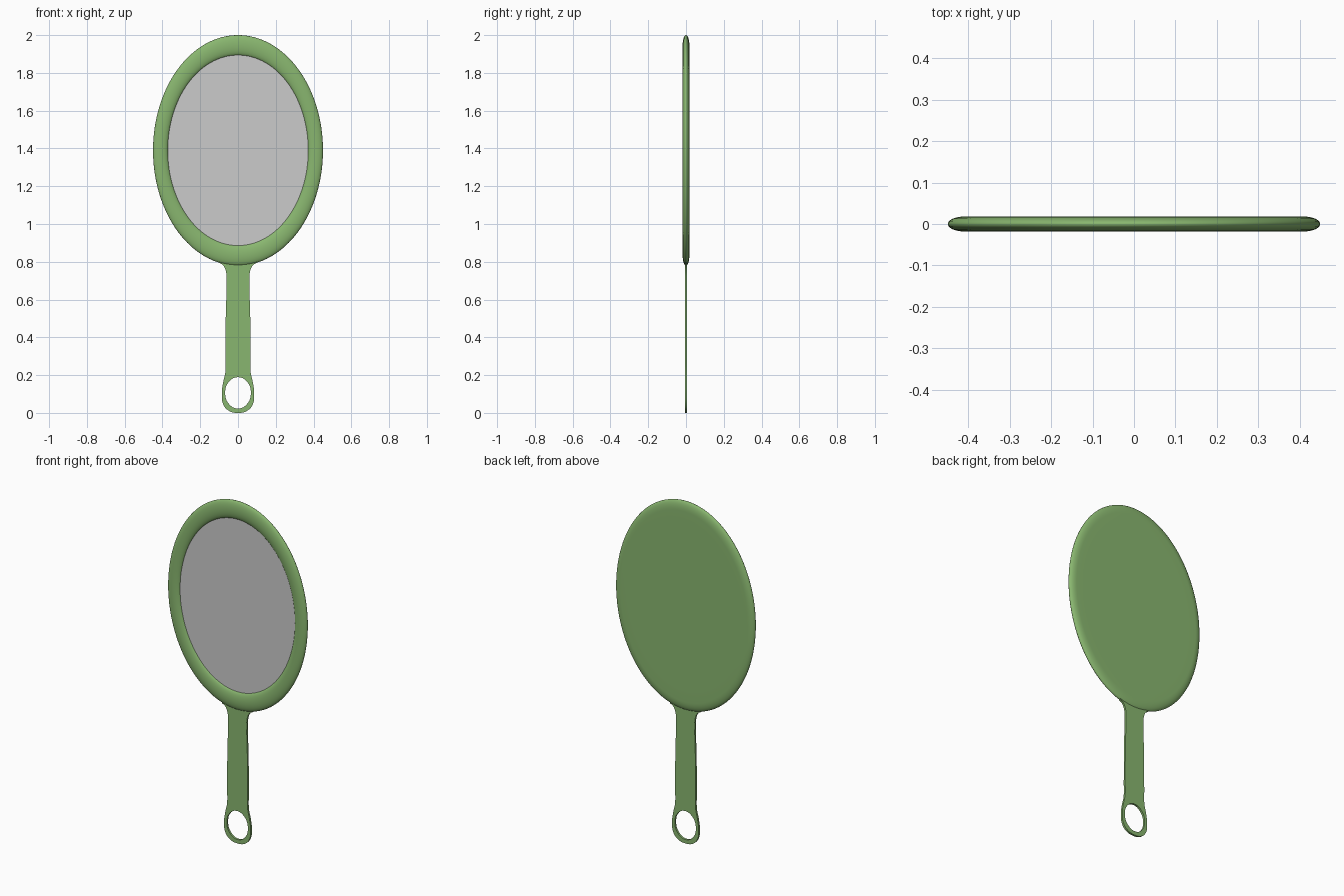
import bpy, bmesh, math

if "Cube" in bpy.data.objects:
    bpy.data.objects.remove(bpy.data.objects["Cube"])

RX, RZ, CZ = 0.45, 0.61, 1.39      # outer ellipse of the head
SEG = 128

green = bpy.data.materials.new("green")
green.diffuse_color = (0.25, 0.47, 0.16, 1)
green.use_nodes = True
green.node_tree.nodes["Principled BSDF"].inputs["Base Color"].default_value = green.diffuse_color


def oval_shell(name, profile, cap_start=False, cap_end=False):
    """Sweep a (scale, y) profile around the head ellipse."""
    bm = bmesh.new()
    rings = []
    for s, y in profile:
        rings.append([bm.verts.new((RX * s * math.cos(2 * math.pi * i / SEG), y,
                                    CZ + RZ * s * math.sin(2 * math.pi * i / SEG)))
                      for i in range(SEG)])
    for a, b in zip(rings, rings[1:]):
        for i in range(SEG):
            j = (i + 1) % SEG
            bm.faces.new((a[i], a[j], b[j], b[i]))
    if cap_start:
        bm.faces.new(rings[0])
    if cap_end:
        bm.faces.new(rings[-1])
    bmesh.ops.recalc_face_normals(bm, faces=bm.faces)
    me = bpy.data.meshes.new(name)
    bm.to_mesh(me)
    bm.free()
    ob = bpy.data.objects.new(name, me)
    bpy.context.collection.objects.link(ob)
    return ob


def smooth(ob):
    bpy.ops.object.select_all(action='DESELECT')
    ob.select_set(True)
    bpy.context.view_layer.objects.active = ob
    bpy.ops.object.shade_smooth_by_angle(angle=math.radians(35))


# Frame: flat back, rounded edge, rounded front rim dropping to the glass
MID, HALF, T = 0.912, 0.088, 0.018
profile = [(0.80, T)]
for k in range(25):
    a = math.pi / 2 - math.pi * 1.5 * k / 36 * 1.5
    if a < -math.pi:
        break
    profile.append((MID + HALF * math.cos(a), T * math.sin(a)))
frame = oval_shell("frame", profile, cap_start=True, cap_end=True)
frame.data.materials.append(green)
smooth(frame)

# Mirror glass
oval_shell("mirror_glass", [(0.83, -0.002), (0.83, -0.004)], True, True)

# Handle: flat plate with a hanging loop, drawn as a filled curve
side = [(0.05, 0.012), (0.078, 0.045), (0.086, 0.10), (0.079, 0.16), (0.067, 0.215),
        (0.066, 0.30), (0.065, 0.50), (0.061, 0.70), (0.064, 0.75), (0.08, 0.783),
        (0.10, 0.80)]
outline = [(0, 0)] + side + [(-x, z) for x, z in reversed(side)]
hole = [(0.068 * math.cos(i * math.pi / 4), 0.106 + 0.083 * math.sin(i * math.pi / 4))
        for i in range(8)]
curve = bpy.data.curves.new("handle", 'CURVE')
curve.dimensions = '2D'
curve.fill_mode = 'BOTH'
curve.extrude = 0.006
curve.resolution_u = 8
for pts in (outline, hole):
    sp = curve.splines.new('BEZIER')
    sp.bezier_points.add(len(pts) - 1)
    for bp, (x, z) in zip(sp.bezier_points, pts):
        bp.co = (x, z, 0)
        bp.handle_left_type = bp.handle_right_type = 'AUTO'
    sp.use_cyclic_u = True
handle = bpy.data.objects.new("handle", curve)
handle.rotation_euler = (math.pi / 2, 0, 0)
bpy.context.collection.objects.link(handle)
bpy.ops.object.select_all(action='DESELECT')
handle.select_set(True)
bpy.context.view_layer.objects.active = handle
bpy.ops.object.convert(target='MESH')
handle = bpy.context.object
handle.data.materials.clear()
handle.data.materials.append(green)
smooth(handle)
